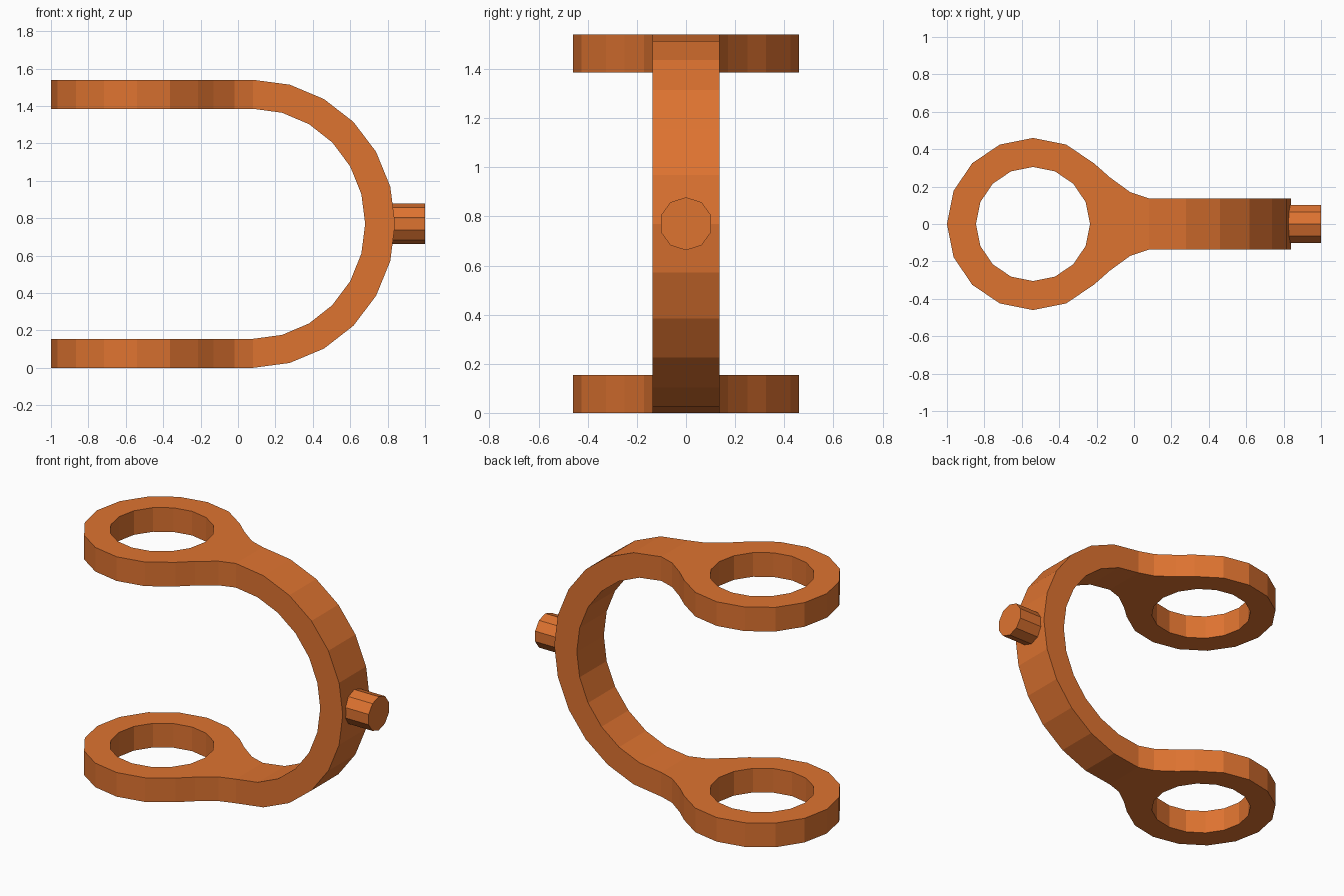
import bpy, bmesh, math
from mathutils import Matrix, Vector

if "Cube" in bpy.data.objects:
    bpy.data.objects.remove(bpy.data.objects["Cube"])

ORANGE = bpy.data.materials.new("burnt orange")
ORANGE.diffuse_color = (0.73, 0.172, 0.03, 1)
ORANGE.use_nodes = True
ORANGE.node_tree.nodes["Principled BSDF"].inputs["Base Color"].default_value = ORANGE.diffuse_color

MID = 0.77            # height of the middle of the yoke
THICK = 0.155         # plate and band thickness
HALF_W = 0.137        # half width of the band
BEND_X = 0.08         # where the band starts to curve
RING_X, R_OUT, R_IN, SIDES = -0.54, 0.46, 0.305, 16


def finish(name, bm):
    bmesh.ops.remove_doubles(bm, verts=bm.verts[:], dist=0.0005)
    bmesh.ops.recalc_face_normals(bm, faces=bm.faces[:])
    mesh = bpy.data.meshes.new(name)
    bm.to_mesh(mesh)
    bm.free()
    mesh.materials.append(ORANGE)
    obj = bpy.data.objects.new(name, mesh)
    bpy.context.collection.objects.link(obj)
    return obj


def ring_pt(r, k):
    a = 2 * math.pi * k / SIDES
    return (RING_X + r * math.cos(a), r * math.sin(a))


def eye_plate(bm, z0, z1):
    """Flat eye ring with a flared neck, left open where the band joins."""
    neck = [(-0.13, 0.25), (-0.02, 0.17), (BEND_X, HALF_W)]
    arc = [ring_pt(R_OUT, k) for k in range(2, 15)]
    outline = arc + [(x, -y) for x, y in neck] + neck[::-1]
    hole = [ring_pt(R_IN, k) for k in range(SIDES)]
    out, inn = [], []
    for z in (z0, z1):
        o = [bm.verts.new((x, y, z)) for x, y in outline]
        i = [bm.verts.new((x, y, z)) for x, y in hole]
        for k in range(12):
            bm.faces.new((o[k], o[k + 1], i[k + 3], i[k + 2]))
        # neck surface between the eye and the band
        bm.faces.new(o[12:] + [o[0]] + [i[2], i[1], i[0], i[15], i[14]])
        out.append(o)
        inn.append(i)
    n = len(outline)
    for k in range(n):
        if k != 15:       # open end at the band
            j = (k + 1) % n
            bm.faces.new((out[0][k], out[0][j], out[1][j], out[1][k]))
    for k in range(SIDES):
        j = (k + 1) % SIDES
        bm.faces.new((inn[0][k], inn[0][j], inn[1][j], inn[1][k]))


def curved_band(bm, steps=12):
    """Half-round strap joining the two eyes."""
    prev = None
    for s in range(steps + 1):
        t = math.pi * s / steps
        loop = []
        for a, b, y in ((0.76, MID, -HALF_W), (0.76, MID, HALF_W),
                        (0.60, MID - THICK, HALF_W), (0.60, MID - THICK, -HALF_W)):
            loop.append(bm.verts.new((BEND_X + a * math.sin(t), y,
                                      MID + b * math.cos(t))))
        if prev:
            for k in range(4):
                j = (k + 1) % 4
                bm.faces.new((prev[k], prev[j], loop[j], loop[k]))
        prev = loop


# yoke: two eyes and the curved strap in one closed mesh
bm = bmesh.new()
eye_plate(bm, 0, THICK)
eye_plate(bm, 2 * MID - THICK, 2 * MID)
curved_band(bm)
finish("yoke", bm)

# short stub pin on the outside of the bend
bm = bmesh.new()
bmesh.ops.create_cone(
    bm, cap_ends=True, segments=10, radius1=0.108, radius2=0.108, depth=0.22,
    matrix=Matrix.Translation(Vector((0.89, 0, MID)))
    @ Matrix.Rotation(math.pi / 2, 4, 'Y') @ Matrix.Rotation(math.pi / 2, 4, 'Z'))
finish("stub_pin", bm)
